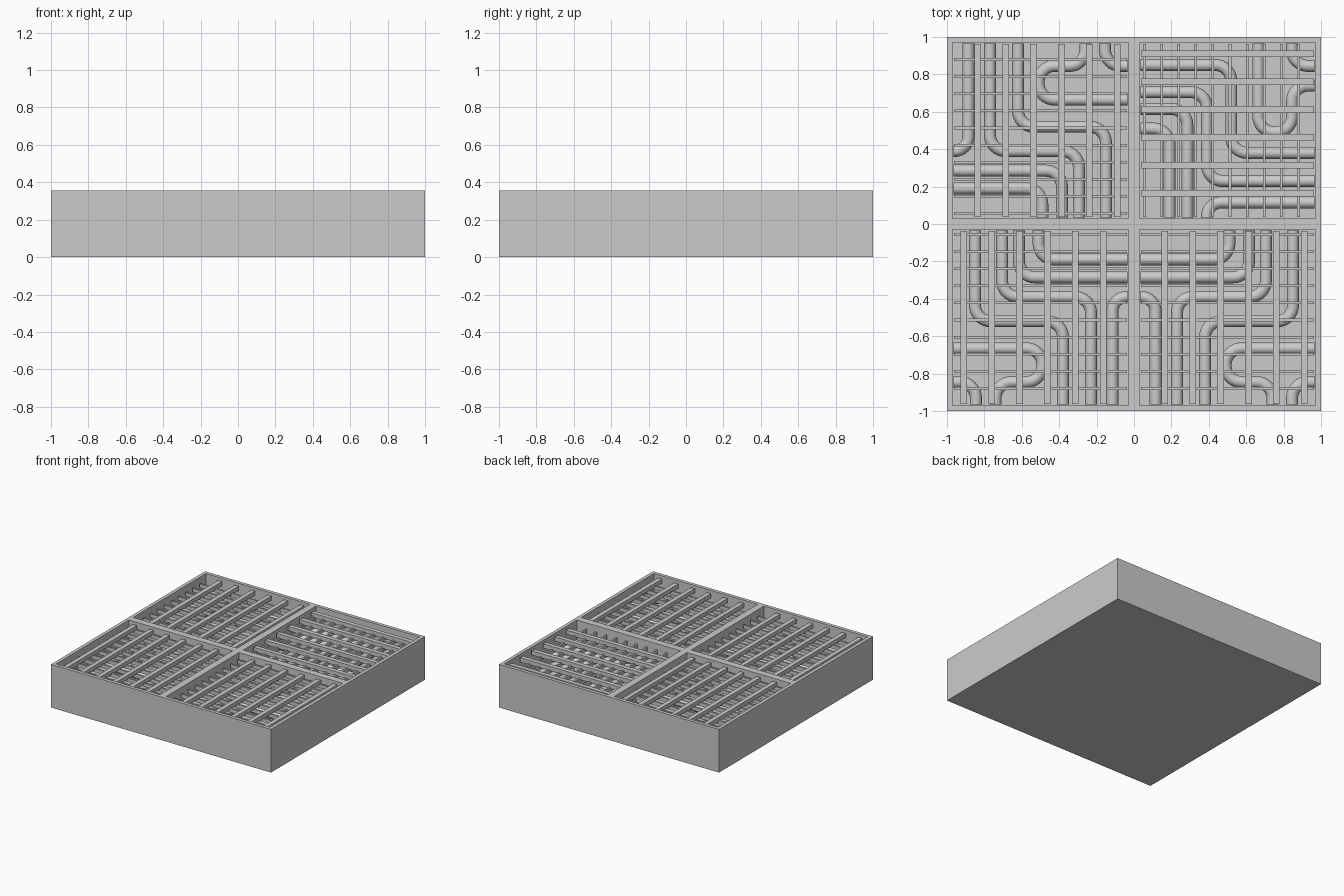
import bpy, bmesh, math
from mathutils import Vector

if "Cube" in bpy.data.objects:
    bpy.data.objects.remove(bpy.data.objects["Cube"])

TOP, FLOOR = 0.355, 0.17
PIPE_R, PIPE_Z, BEND = 0.032, 0.205, 0.085

# Each quadrant reuses one cell layout: (name, centre, local placement)
CELLS = [
    ("front_left", (-0.5, -0.5), lambda u, v: (u, v)),
    ("front_right", (0.5, -0.5), lambda u, v: (-u, v)),
    ("back_left", (-0.5, 0.5), lambda u, v: (-u, -v)),
    ("back_right", (0.5, 0.5), lambda u, v: (-v, -u)),
]

# Pipe routes as corner points inside one cell
E = 0.465
ROUTES = [
    [(-0.35, E), (-0.35, -0.02), (0.12, -0.02), (0.12, -E)],
    [(-0.205, E), (-0.205, 0.11), (0.27, 0.11), (0.27, -E)],
    [(-0.01, E), (-0.01, 0.31), (E, 0.31)],
    [(-0.115, E), (-0.115, 0.215), (E, 0.215)],
    [(E, 0.11), (0.385, 0.11), (0.385, -E)],
    [(-E, -0.165), (0.01, -0.165), (0.01, -0.345), (-0.24, -0.345), (-0.24, -E)],
    [(-E, -0.345), (-0.345, -0.345), (-0.345, -E)],
]


def rounded(pts, steps=8):
    """Replace the corners of a route with quarter-circle bends."""
    pts = [Vector(p) for p in pts]
    out = [pts[0]]
    for i in range(1, len(pts) - 1):
        p = pts[i]
        a, b = pts[i - 1] - p, pts[i + 1] - p
        r = min(BEND, a.length * 0.95, b.length * 0.95)
        a, b = a.normalized() * r, b.normalized() * r
        for k in range(steps + 1):
            t = k / steps * math.pi / 2
            out.append(p + a * (1 - math.sin(t)) + b * (1 - math.cos(t)))
    return out + [pts[-1]]


def make_mesh(name, bm):
    bmesh.ops.recalc_face_normals(bm, faces=bm.faces)
    me = bpy.data.meshes.new(name)
    bm.to_mesh(me)
    bm.free()
    ob = bpy.data.objects.new(name, me)
    bpy.context.collection.objects.link(ob)
    return ob


def boxes(name, items):
    """One object made from boxes given by two opposite corners."""
    bm = bmesh.new()
    for lo, hi in items:
        vs = bmesh.ops.create_cube(bm, size=1)["verts"]
        for v in vs:
            v.co = Vector((lo[i] + hi[i]) / 2 + v.co[i] * abs(hi[i] - lo[i]) for i in range(3))
    return make_mesh(name, bm)


# Tray: 2 x 2 pockets sunk into a square block
bm = bmesh.new()
bmesh.ops.create_grid(bm, x_segments=2, y_segments=2, size=1)
for v in bm.verts:
    v.co.z = TOP
rim = [e for e in bm.edges if e.is_boundary]
pockets = bm.faces[:]
skirt = bmesh.ops.extrude_edge_only(bm, edges=rim)["geom"]
for v in skirt:
    if isinstance(v, bmesh.types.BMVert):
        v.co.z = 0
bmesh.ops.holes_fill(bm, edges=[e for e in bm.edges if e.is_boundary], sides=0)
bmesh.ops.inset_individual(bm, faces=pockets, thickness=0.04)
for f in pockets:
    new = bmesh.ops.extrude_discrete_faces(bm, faces=[f])["faces"][0]
    for v in new.verts:
        v.co.z = FLOOR
make_mesh("floor_tray", bm)

for name, (cx, cy), place in CELLS:
    def corner(u, v, z):
        x, y = place(u, v)
        return (cx + x, cy + y, z)

    # Grate: six bearing bars over ten thin cross rods
    bars = [-0.41 + 0.149 * i for i in range(6)]
    boxes(name + "_grate_bars", [(corner(u - 0.018, -0.462, 0.30), corner(u + 0.018, 0.462, 0.335))
                                 for u in bars])
    rods = [0.444 - 0.0915 * i for i in range(10)]
    boxes(name + "_cross_rods", [(corner(-0.462, v - 0.007, 0.28), corner(0.462, v + 0.007, 0.31))
                                 for v in rods])

    # Pipes lying below the grate
    cu = bpy.data.curves.new(name + "_pipes", "CURVE")
    cu.dimensions = "3D"
    cu.bevel_depth = PIPE_R
    cu.bevel_resolution = 4
    for route in ROUTES:
        pts = rounded(route)
        sp = cu.splines.new("POLY")
        sp.points.add(len(pts) - 1)
        for sp_pt, p in zip(sp.points, pts):
            sp_pt.co = (*corner(p.x, p.y, PIPE_Z), 1)
        sp.use_smooth = True
    bpy.context.collection.objects.link(bpy.data.objects.new(name + "_pipes", cu))
